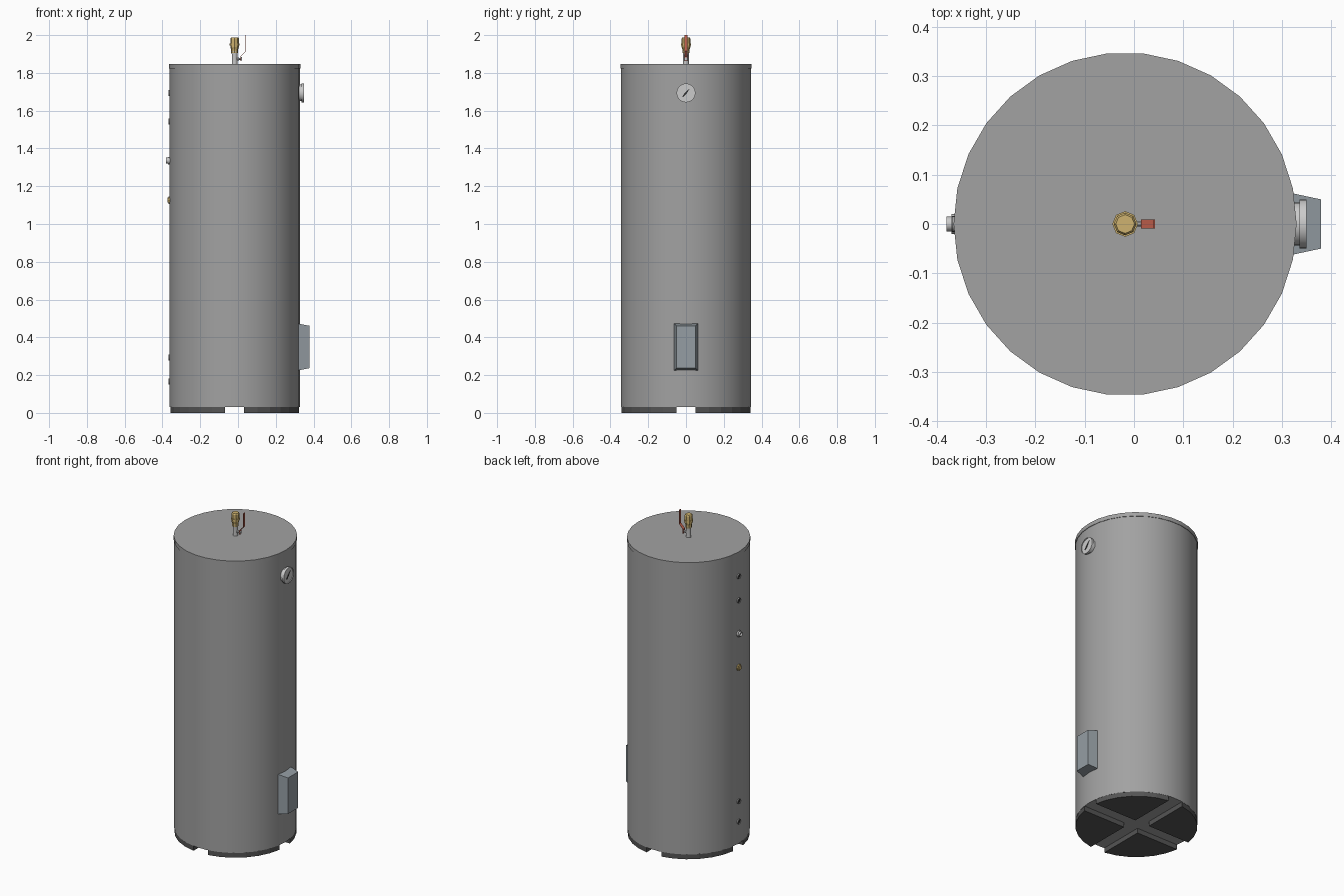
import bpy, bmesh, math
from mathutils import Matrix

if "Cube" in bpy.data.objects:
    bpy.data.objects.remove(bpy.data.objects["Cube"])

CX = -0.018          # tank axis
TAU = 2 * math.pi


def material(name, rgb):
    m = bpy.data.materials.new(name)
    m.diffuse_color = (*rgb, 1)
    m.use_nodes = True
    m.node_tree.nodes["Principled BSDF"].inputs["Base Color"].default_value = m.diffuse_color
    return m


DARK = material("dark_base", (0.09, 0.09, 0.09))
BLACK = material("black", (0.03, 0.03, 0.03))
BRASS = material("brass", (0.62, 0.45, 0.16))
RED = material("red", (0.60, 0.13, 0.08))
PANEL = material("panel_grey", (0.30, 0.34, 0.37))
WHITE = material("dial_white", (0.8, 0.8, 0.8))
STEEL = material("steel", (0.6, 0.6, 0.6))
TANK = material("tank_grey", (0.36, 0.36, 0.36))


def finish(name, bm, mat=None, smooth=False):
    bmesh.ops.recalc_face_normals(bm, faces=bm.faces)
    me = bpy.data.meshes.new(name)
    bm.to_mesh(me)
    bm.free()
    ob = bpy.data.objects.new(name, me)
    bpy.context.collection.objects.link(ob)
    if mat:
        me.materials.append(mat)
    if smooth:
        bpy.ops.object.select_all(action='DESELECT')
        ob.select_set(True)
        bpy.context.view_layer.objects.active = ob
        bpy.ops.object.shade_smooth_by_angle(angle=math.radians(32))
    return ob


def lathe(name, profile, n, loc, axis='z', mat=None, smooth=True):
    """Revolve (radius, height) points and cap both ends."""
    bm = bmesh.new()
    rings = [[bm.verts.new((r * math.cos(TAU * i / n), r * math.sin(TAU * i / n), h))
              for i in range(n)] for r, h in profile]
    for a, b in zip(rings, rings[1:]):
        for i in range(n):
            j = (i + 1) % n
            bm.faces.new((a[i], a[j], b[j], b[i]))
    bm.faces.new(rings[0])
    bm.faces.new(rings[-1])
    turn = {'z': 0, 'x': 90, '-x': -90}[axis]
    bm.transform(Matrix.Translation(loc) @ Matrix.Rotation(math.radians(turn), 4, 'Y'))
    return finish(name, bm, mat, smooth)


def prism(name, points, z0, z1, mat=None):
    """Extrude an xy outline upward."""
    bm = bmesh.new()
    f = bm.faces.new([bm.verts.new((x, y, z0)) for x, y in points])
    ext = bmesh.ops.extrude_face_region(bm, geom=[f])['geom']
    bmesh.ops.translate(bm, vec=(0, 0, z1 - z0),
                        verts=[v for v in ext if isinstance(v, bmesh.types.BMVert)])
    return finish(name, bm, mat)


# Tank shell and lid
lathe("tank_body", [(0.345, 0.03), (0.345, 1.83)], 30, (CX, 0, 0), mat=TANK)
lathe("tank_lid", [(0.348, 1.822), (0.348, 1.847)], 30, (CX, 0, 0), mat=TANK)

# Base: four quarter feet with a cross channel between them
g, R = 0.05, 0.344
a0 = math.asin(g / R)
for k in range(4):
    outline = [(g, g)] + [(R * math.cos(a), R * math.sin(a)) for a in
                          [a0 + (math.pi / 2 - 2 * a0) * i / 6 for i in range(7)]]
    c, s = round(math.cos(k * math.pi / 2)), round(math.sin(k * math.pi / 2))
    prism(f"base_foot_{k + 1}", [(CX + x * c - y * s, x * s + y * c) for x, y in outline],
          0, 0.032, DARK)

# Tapered access cover on the right side
bm = bmesh.new()
bmesh.ops.create_cube(bm, size=1)
for v in bm.verts:
    out = v.co.x > 0
    v.co = (0.379 if out else 0.318,
            math.copysign(0.05 if out else 0.063, v.co.y),
            0.349 + math.copysign(0.112 if out else 0.124, v.co.z))
finish("access_cover", bm, PANEL)

# Temperature gauge
lathe("gauge_bezel", [(0.044, 0), (0.044, 0.018), (0.05, 0.018), (0.05, 0.032),
                      (0.045, 0.032), (0.045, 0.026)], 24, (0.318, 0, 1.694), 'x', STEEL)
lathe("gauge_dial", [(0.045, 0), (0.045, 0.003)], 24, (0.343, 0, 1.694), 'x', WHITE)
needle = prism("gauge_needle", [(0, 0.032), (-0.005, 0), (-0.003, -0.028),
                                (0.003, -0.028), (0.005, 0)], 0, 0.002, BLACK)
needle.data.transform(Matrix.Translation((0.346, 0, 1.694))
                      @ Matrix.Rotation(math.radians(-40), 4, 'X')
                      @ Matrix(((0, 0, 1, 0), (1, 0, 0, 0), (0, 1, 0, 0), (0, 0, 0, 1))))

# Ports down the left side: open sockets, a steel nipple and a brass plug
for i, z in enumerate((1.693, 1.543, 0.294, 0.167)):
    lathe(f"socket_{i + 1}", [(0.016, 0), (0.016, 0.011), (0.012, 0.011), (0.012, 0.002)],
          16, (-0.358, 0, z), '-x', TANK)
    lathe(f"socket_hole_{i + 1}", [(0.012, 0), (0.012, 0.001)], 16, (-0.3635, 0, z), '-x', BLACK)
lathe("outlet_nipple", [(0.02, 0), (0.02, 0.012), (0.015, 0.012), (0.015, 0.022),
                        (0.011, 0.022), (0.011, 0.012)], 16, (-0.358, 0, 1.336), '-x', STEEL)
lathe("brass_plug", [(0.02, 0), (0.02, 0.01), (0.013, 0.01), (0.013, 0.016)],
      8, (-0.358, 0, 1.126), '-x', BRASS, False)

# Top outlet pipe and brass relief valve
lathe("valve_pipe", [(0.015, 1.84), (0.015, 1.90), (0.018, 1.915)], 16, (CX, 0, 0), mat=STEEL)
lathe("valve_body", [(0.018, 1.905), (0.019, 1.925), (0.023, 1.937), (0.023, 1.945),
                     (0.026, 1.945), (0.026, 1.955), (0.023, 1.955), (0.023, 1.982),
                     (0.019, 1.988)], 8, (CX, 0, 0), mat=BRASS, smooth=False)

# Valve stem, nut and bent red lever
lathe("valve_stem", [(0.008, 0), (0.008, 0.01), (0.005, 0.01), (0.005, 0.026)],
      10, (-0.005, 0, 1.874), 'x', STEEL)
lathe("stem_nut", [(0.009, 0), (0.009, 0.006)], 6, (0.014, 0, 1.874), 'x', STEEL, False)
path = [(0.014, 1.862), (0.014, 1.888), (0.04, 1.915), (0.04, 2.0)]
bm = bmesh.new()
w = 0.009
rows = [[bm.verts.new((x + dx, y, z)) for dx, y in ((0, -w), (0.003, -w), (0.003, w), (0, w))]
        for x, z in path]
for a, b in zip(rows, rows[1:]):
    for i in range(4):
        bm.faces.new((a[i], a[(i + 1) % 4], b[(i + 1) % 4], b[i]))
bm.faces.new(rows[0])
bm.faces.new(rows[-1])
finish("valve_lever", bm, RED)
